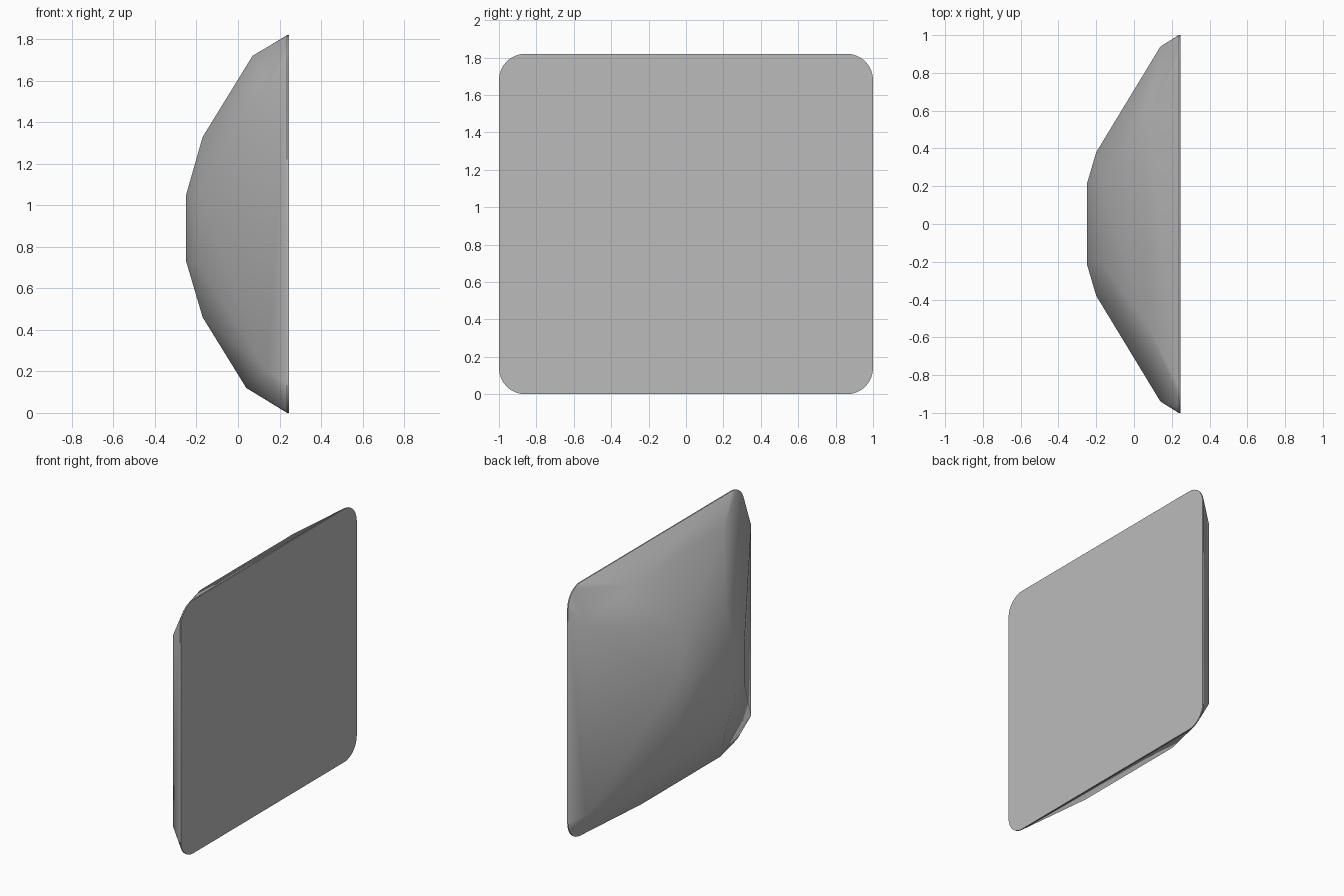
import bpy
import bmesh
import math

cube = bpy.data.objects.get("Cube")
if cube:
    bpy.data.objects.remove(cube, do_unlink=True)

# Single grey material
grey = bpy.data.materials.new("plain_grey")
grey.use_nodes = True
colour = (0.5, 0.5, 0.5, 1)
grey.diffuse_color = colour
grey.node_tree.nodes["Principled BSDF"].inputs["Base Color"].default_value = colour

HEIGHT, RADIUS, STEPS = 1.82, 0.14, 8


def rounded_outline(x):
    """Rounded rectangle in the plane of the flat panel."""
    points = []
    for quarter in range(4):
        base = quarter * math.pi / 2
        sy = 1 if quarter in (0, 3) else -1
        sz = 1 if quarter in (0, 1) else -1
        for i in range(STEPS + 1):
            a = base + i / STEPS * math.pi / 2
            y = sy * (1 - RADIUS) + RADIUS * math.cos(a)
            z = HEIGHT / 2 + sz * (HEIGHT / 2 - RADIUS) + RADIUS * math.sin(a)
            points.append((x, y, z))
    return points


# Corners of the faceted bulge, mirrored across y
half_bulge = [
    (0.14, 0.94, 0.20), (0.14, 0.94, 1.57),     # side ridge
    (0.07, 0.53, 1.72), (0.04, 0.45, 0.12),     # top and bottom ridges
    (-0.17, 0.21, 1.33), (-0.17, 0.21, 0.46),   # upper and lower shoulders
    (-0.20, 0.38, 0.73), (-0.20, 0.38, 1.05),   # side shoulder
    (-0.25, 0.21, 0.73), (-0.25, 0.21, 1.05),   # flat crown
]

# Shell: flat panel with thin rim, wrapped by the bulge
points = rounded_outline(0.245) + rounded_outline(0.237)
for x, y, z in half_bulge:
    points += [(x, y, z), (x, -y, z)]

bm = bmesh.new()
for p in points:
    bm.verts.new(p)
bmesh.ops.convex_hull(bm, input=bm.verts[:])
bmesh.ops.delete(bm, geom=[v for v in bm.verts if not v.link_faces], context='VERTS')
bmesh.ops.dissolve_limit(bm, angle_limit=math.radians(1), verts=bm.verts[:], edges=bm.edges[:])
bmesh.ops.recalc_face_normals(bm, faces=bm.faces[:])

mesh = bpy.data.meshes.new("domed_panel")
bm.to_mesh(mesh)
bm.free()
mesh.materials.append(grey)
panel = bpy.data.objects.new("domed_panel", mesh)
bpy.context.collection.objects.link(panel)

# Soft shading over the bulge, crisp rim
bpy.ops.object.select_all(action='DESELECT')
panel.select_set(True)
bpy.context.view_layer.objects.active = panel
bpy.ops.object.shade_smooth_by_angle(angle=math.radians(26))
